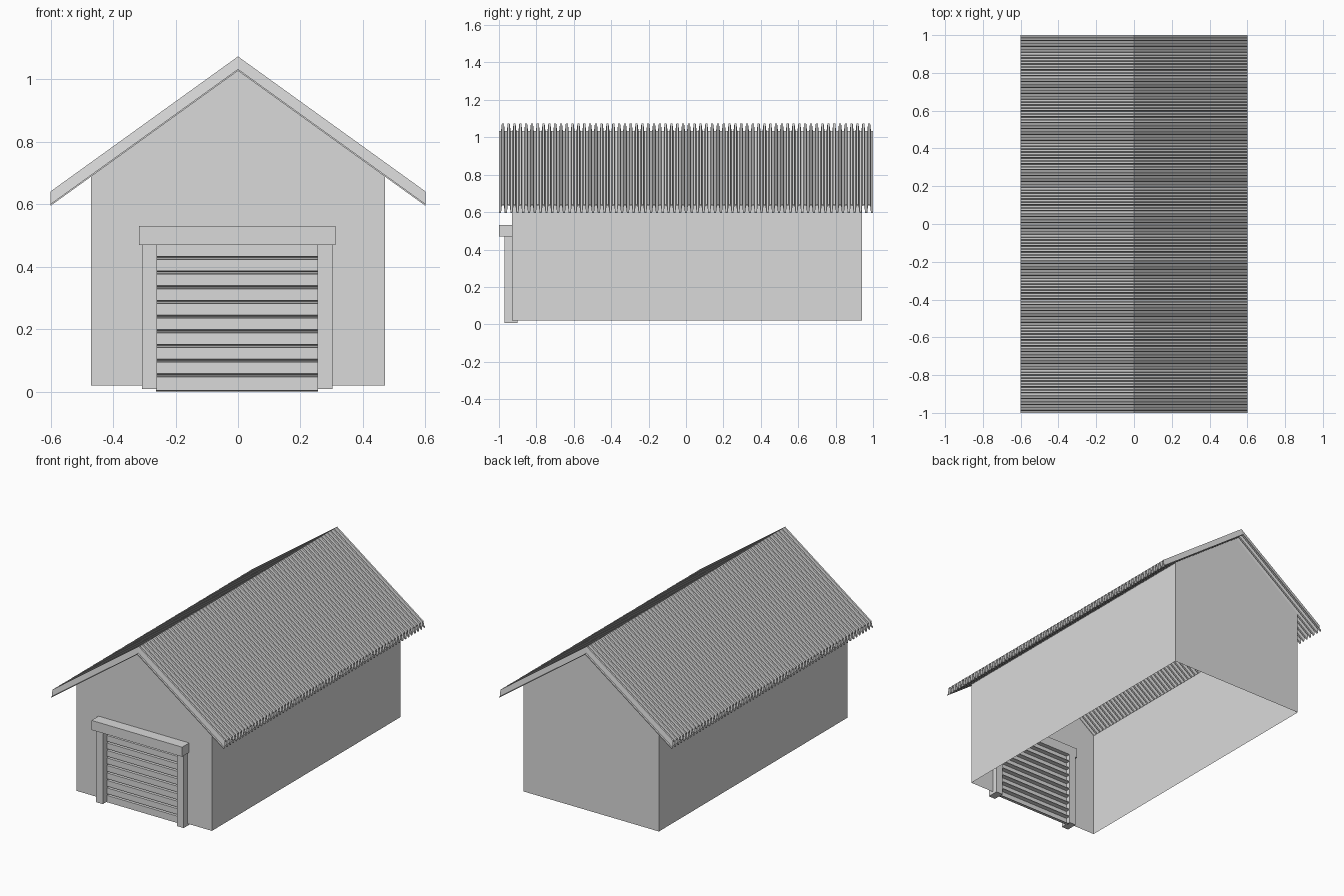
import bpy
import bmesh

if "Cube" in bpy.data.objects:
    bpy.data.objects.remove(bpy.data.objects["Cube"])

grey = bpy.data.materials.new("plain_grey")
grey.use_nodes = True
colour = (0.7, 0.7, 0.7, 1)
grey.diffuse_color = colour
grey.node_tree.nodes["Principled BSDF"].inputs["Base Color"].default_value = colour

HALF_W, FRONT, BACK, BASE = 0.47, -0.93, 0.94, 0.02
EAVE_X, APEX, SLOPE = 0.6, 1.027, 0.72


def finish(name, bm):
    bmesh.ops.recalc_face_normals(bm, faces=bm.faces)
    mesh = bpy.data.meshes.new(name)
    bm.to_mesh(mesh)
    bm.free()
    mesh.materials.append(grey)
    obj = bpy.data.objects.new(name, mesh)
    bpy.context.collection.objects.link(obj)
    return obj


def box(name, low, high):
    bm = bmesh.new()
    bmesh.ops.create_cube(bm, size=1)
    for v in bm.verts:
        v.co = [(a + b) / 2 + c * (b - a) for a, b, c in zip(low, high, v.co)]
    return finish(name, bm)


def sheet(name, points):
    bm = bmesh.new()
    bm.faces.new([bm.verts.new(p) for p in points])
    return finish(name, bm)


# Thin walls: the front gable has a doorway notch, the underside is open
wall_top = APEX - SLOPE * HALF_W
gable = [(HALF_W, BASE), (HALF_W, wall_top), (0, APEX),
         (-HALF_W, wall_top), (-HALF_W, BASE)]
doorway = [(-0.28, BASE), (-0.28, 0.5), (0.28, 0.5), (0.28, BASE)]
sheet("back_wall", [(x, BACK, z) for x, z in gable])
sheet("front_wall", [(x, FRONT, z) for x, z in gable + doorway])
for side, name in ((1, "left_wall"), (-1, "right_wall")):
    x = side * HALF_W
    sheet(name, [(x, FRONT, BASE), (x, BACK, BASE),
                 (x, BACK, wall_top), (x, FRONT, wall_top)])

# Corrugated roof: a trapezoid wave along y, swept from ridge to eave
RIBS, RISE, THICK = 64, 0.04, 0.006
pitch = 2 / (RIBS + 0.35)
wave = []
for i in range(RIBS):
    for part, lift in ((0, 0), (0.35, 0), (0.5, RISE), (0.85, RISE)):
        wave.append((-1 + (i + part) * pitch, lift))
wave += [(-1 + RIBS * pitch, 0), (1, 0)]


def roof_side(name, side):
    bm = bmesh.new()
    rings = []
    for y, lift in wave:
        ring = []
        for x, up in ((0, 0), (0, THICK), (EAVE_X, THICK), (EAVE_X, 0)):
            ring.append(bm.verts.new((side * x, y, APEX - SLOPE * x + lift + up)))
        rings.append(ring)
    for a, b in zip(rings, rings[1:]):
        for k in range(4):
            n = (k + 1) % 4
            bm.faces.new((a[k], a[n], b[n], b[k]))
    bm.faces.new(rings[0])
    bm.faces.new(rings[-1])
    return finish(name, bm)


roof_side("left_roof", 1)
roof_side("right_roof", -1)

# Door frame
box("left_post", (0.255, -0.97, 0.008), (0.302, -0.9, 0.475))
box("right_post", (-0.307, -0.97, 0.008), (-0.26, -0.9, 0.475))
box("lintel", (-0.317, -1, 0.47), (0.312, -0.9, 0.53))

# Roller door: flat slats separated by folded grooves
FACE_Y, GROOVE_Y, SLAT = -0.928, -0.902, 0.047
profile = [(GROOVE_Y, 0), (FACE_Y, 0.004)]
for i in range(1, 10):
    z = i * SLAT
    profile += [(FACE_Y, z), (GROOVE_Y, z + 0.002),
                (GROOVE_Y, z + 0.006), (FACE_Y, z + 0.01)]
profile.append((FACE_Y, 0.475))
bm = bmesh.new()
rows = [[bm.verts.new((x, y, z)) for x in (-0.262, 0.257)] for y, z in profile]
for a, b in zip(rows, rows[1:]):
    bm.faces.new((a[0], a[1], b[1], b[0]))
finish("roller_door", bm)
